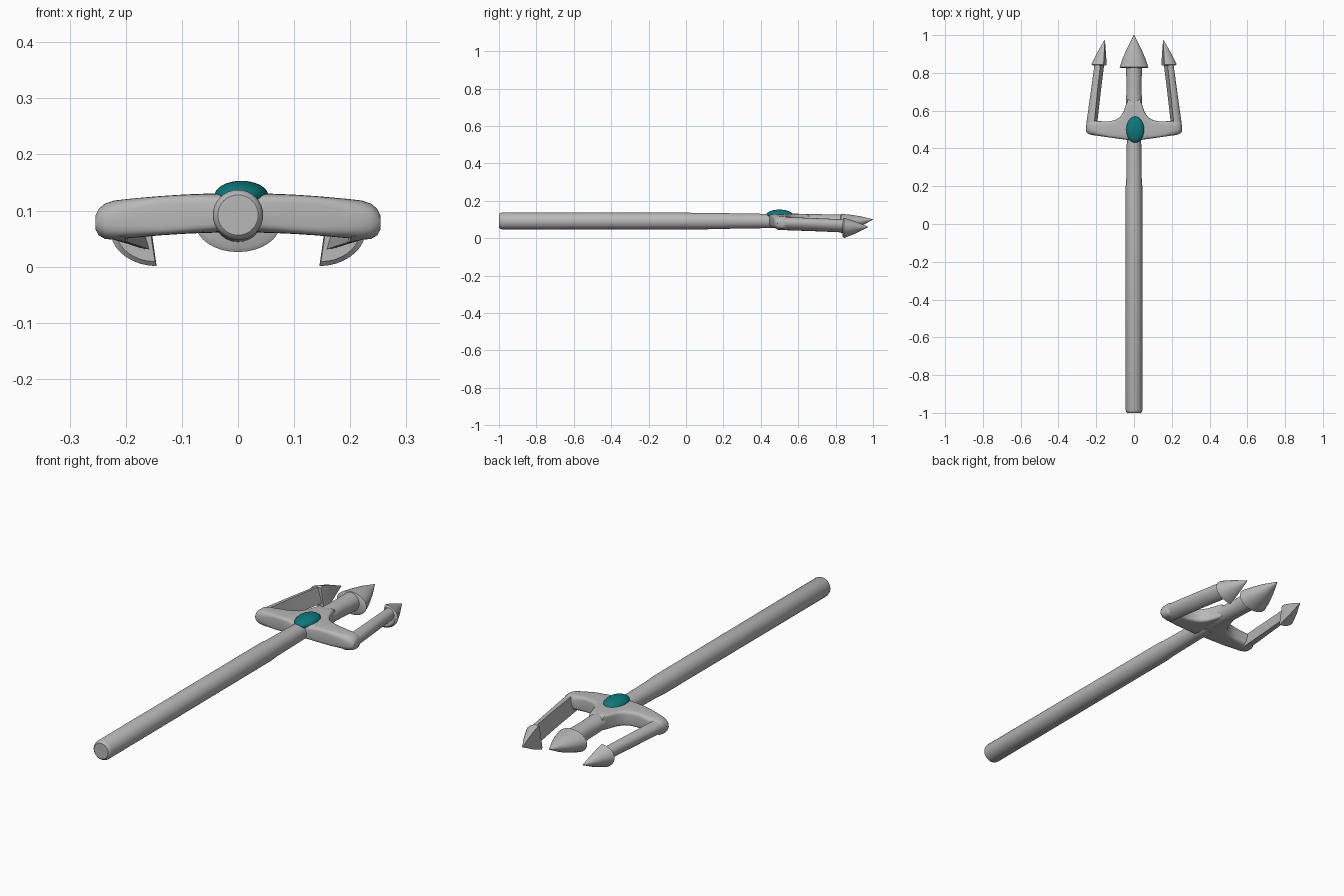
import bpy, bmesh, math

cube = bpy.data.objects.get("Cube")
if cube:
    bpy.data.objects.remove(cube, do_unlink=True)


def make_material(name, color, rough):
    m = bpy.data.materials.new(name)
    m.use_nodes = True
    m.diffuse_color = color
    bsdf = m.node_tree.nodes["Principled BSDF"]
    bsdf.inputs["Base Color"].default_value = color
    bsdf.inputs["Roughness"].default_value = rough
    return m


STEEL = make_material("grey steel", (0.48, 0.48, 0.48, 1), 0.5)
TEAL = make_material("teal gem", (0.004, 0.19, 0.2, 1), 0.4)


def finish(obj, mat, angle=35):
    obj.data.materials.append(mat)
    bpy.ops.object.select_all(action='DESELECT')
    obj.select_set(True)
    bpy.context.view_layer.objects.active = obj
    bpy.ops.object.shade_smooth_by_angle(angle=math.radians(angle))


def loft(name, rings, mat=STEEL):
    """Skin a list of equal-length closed rings and cap both ends."""
    bm = bmesh.new()
    rows = [[bm.verts.new(p) for p in ring] for ring in rings]
    n = len(rows[0])
    for a, b in zip(rows, rows[1:]):
        for i in range(n):
            j = (i + 1) % n
            bm.faces.new((a[i], a[j], b[j], b[i]))
    bm.faces.new(rows[0])
    bm.faces.new(rows[-1])
    bmesh.ops.recalc_face_normals(bm, faces=bm.faces)
    mesh = bpy.data.meshes.new(name)
    bm.to_mesh(mesh)
    bm.free()
    obj = bpy.data.objects.new(name, mesh)
    bpy.context.collection.objects.link(obj)
    finish(obj, mat)


def oval(y, z, rx, rz, n=32):
    """Ellipse facing along y."""
    return [(rx * math.cos(t), y, z + rz * math.sin(t))
            for t in (2 * math.pi * i / n for i in range(n))]


def half_round(side, y, inner, outer, z, h, lean, n=16):
    """D section: flat face towards the middle, dome outwards."""
    ring = []
    for i in range(n + 1):
        t = -math.pi / 2 + math.pi * i / n
        s = math.sin(t)
        x = inner + (outer - inner) * math.cos(t) + lean * s
        ring.append((side * x, y, z + h * s))
    return ring


def squarish(x, y0, y1, z, h, power, n=32):
    """Rounded rectangle facing along x."""
    ring = []
    for i in range(n):
        t = 2 * math.pi * i / n
        c, s = math.cos(t), math.sin(t)
        ring.append((x, (y0 + y1) / 2 + (y1 - y0) / 2 * math.copysign(abs(c) ** power, c),
                     z + h * math.copysign(abs(s) ** power, s)))
    return ring


# Shaft with a softened butt, narrowing towards the head
loft("shaft", [oval(y, 0.092, r, r) for y, r in
               [(-1, 0.036), (-0.996, 0.041), (-0.985, 0.045), (0.2, 0.044),
                (0.24, 0.041), (0.52, 0.037)]])

# Crossbar, bowed down at the ends and flowing into the middle prong
half = [(0, 0.66, 1), (0.034, 0.66, 1), (0.042, 0.635, 1), (0.055, 0.595, 1),
        (0.075, 0.565, 1), (0.1, 0.55, 1), (0.14, 0.542, 1), (0.19, 0.545, 1),
        (0.22, 0.55, 1), (0.237, 0.55, 0.9), (0.248, 0.54, 0.68), (0.254, 0.525, 0.35)]
full = [(-x, y, k) for x, y, k in reversed(half[1:])] + half
rings = []
for x, y1, k in full:
    a = abs(x)
    power = 0.35 if a < 0.15 else 0.35 + (a - 0.15) * 5
    rings.append(squarish(x, 0.44 + 0.14 * a + 0.02 * (1 - k), y1,
                          0.096 - 0.27 * a * a, 0.035 * k, power))
loft("crossbar", rings)

# Middle prong and its barbed point
loft("middle_prong", [oval(y, z, rx, rz) for y, z, rx, rz in
                      [(0.55, 0.094, 0.05, 0.036), (0.65, 0.091, 0.042, 0.038),
                       (0.74, 0.088, 0.039, 0.04), (0.85, 0.085, 0.044, 0.042)]])
loft("middle_point", [oval(y, z, rx, rz) for y, z, rx, rz in
                      [(0.825, 0.078, 0.066, 0.044), (0.83, 0.078, 0.076, 0.052),
                       (0.875, 0.083, 0.061, 0.043), (0.93, 0.09, 0.037, 0.028),
                       (1.0, 0.1, 0.001, 0.001)]])

# Outer prongs and points
for label, side in (("left", 1), ("right", -1)):
    loft(label + "_prong", [half_round(side, *p) for p in
                            [(0.478, 0.205, 0.235, 0.08, 0.026, 0.003),
                             (0.492, 0.205, 0.253, 0.079, 0.034, 0.005),
                             (0.53, 0.203, 0.252, 0.078, 0.035, 0.008),
                             (0.7, 0.185, 0.228, 0.072, 0.035, 0.009),
                             (0.86, 0.166, 0.206, 0.065, 0.035, 0.01)]])
    loft(label + "_point", [half_round(side, *p) for p in
                            [(0.838, 0.155, 0.216, 0.055, 0.046, 0.007),
                             (0.845, 0.153, 0.226, 0.055, 0.054, 0.008),
                             (0.9, 0.153, 0.199, 0.057, 0.035, 0.005),
                             (0.975, 0.154, 0.156, 0.06, 0.001, 0)]])

# Oval gem set on the crossbar
bpy.ops.mesh.primitive_uv_sphere_add(segments=32, ring_count=16, radius=1,
                                     location=(0.006, 0.5, 0.126))
gem = bpy.context.object
gem.name = "gem"
gem.scale = (0.048, 0.07, 0.027)
finish(gem, TEAL, 60)
